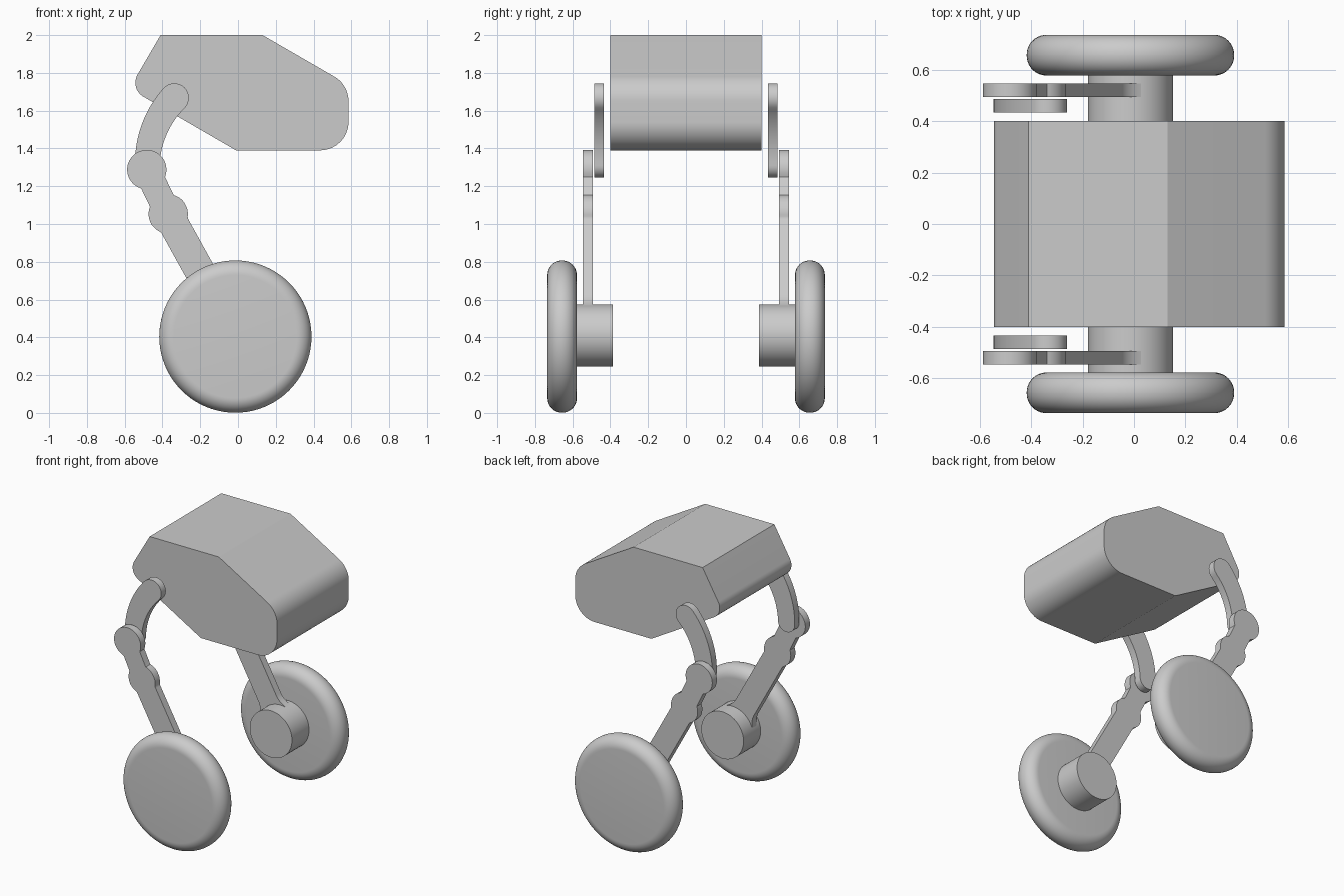
import bpy, bmesh, math
from mathutils import Vector

cube = bpy.data.objects.get("Cube")
if cube:
    bpy.data.objects.remove(cube, do_unlink=True)

grey = bpy.data.materials.new("light grey")
grey.use_nodes = True
grey.diffuse_color = (0.6, 0.6, 0.6, 1)
grey.node_tree.nodes["Principled BSDF"].inputs["Base Color"].default_value = (0.6, 0.6, 0.6, 1)


def slab(name, outline, y0, y1, rim=0):
    """Extrude an x-z outline between two y values, optionally rounding its rims."""
    bm = bmesh.new()
    face = bm.faces.new([bm.verts.new((p[0], y0, p[1])) for p in outline])
    out = bmesh.ops.extrude_face_region(bm, geom=[face])
    moved = [v for v in out["geom"] if isinstance(v, bmesh.types.BMVert)]
    bmesh.ops.translate(bm, verts=moved, vec=(0, y1 - y0, 0))
    if rim:
        edges = [e for e in bm.edges if abs(e.verts[0].co.y - e.verts[1].co.y) < 1e-5]
        bmesh.ops.bevel(bm, geom=edges, offset=rim, segments=10, profile=0.5, affect='EDGES')
    bmesh.ops.recalc_face_normals(bm, faces=bm.faces)
    mesh = bpy.data.meshes.new(name)
    bm.to_mesh(mesh)
    bm.free()
    mesh.materials.append(grey)
    obj = bpy.data.objects.new(name, mesh)
    bpy.context.collection.objects.link(obj)
    bpy.ops.object.select_all(action='DESELECT')
    obj.select_set(True)
    bpy.context.view_layer.objects.active = obj
    bpy.ops.object.shade_smooth_by_angle(angle=math.radians(28))
    return obj


def arc(centre, r, a0, a1, n):
    """Points on an arc, angles in degrees."""
    return [Vector((centre[0] + r * math.cos(a), centre[1] + r * math.sin(a)))
            for a in (math.radians(a0 + (a1 - a0) * i / n) for i in range(n + 1))]


def rounded(corners, steps=10):
    """Polygon whose corners (x, z, radius) are filleted."""
    pts = []
    for i, (x, z, r) in enumerate(corners):
        p = Vector((x, z))
        if r == 0:
            pts.append(p)
            continue
        u = (Vector(corners[i - 1][:2]) - p).normalized()
        v = (Vector(corners[(i + 1) % len(corners)][:2]) - p).normalized()
        half = u.angle(v) / 2
        c = p + (u + v).normalized() * r / math.sin(half)
        a = p + u * r / math.tan(half) - c
        b = p + v * r / math.tan(half) - c
        for k in range(steps + 1):
            t = k / steps
            pts.append(c + (a * (1 - t) + b * t).normalized() * r if 0 < t < 1 else c + (a, b)[k // steps])
    return pts


# Body: faceted hull with rounded nose and tail
slab("body", rounded([(-0.41, 2, 0), (0.13, 2, 0), (0.585, 1.737, 0.15),
                      (0.585, 1.39, 0.15), (-0.01, 1.39, 0), (-0.575, 1.717, 0.085)]), -0.4, 0.4)

# Upper arm outline: tapering curved band with round ends
pivot, reach, top_angle = Vector((0.04, 1.31)), 0.52, 136.5
upper = arc(pivot, reach + 0.065, 180, top_angle, 20)
upper = [p + (p - pivot).normalized() * 0.012 * i / 20 for i, p in enumerate(upper)]
inner = arc(pivot, reach - 0.065, top_angle, 180, 20)
inner = [p - (p - pivot).normalized() * 0.012 * (1 - i / 20) for i, p in enumerate(inner)]
top_cap = arc(arc(pivot, reach, top_angle, top_angle, 1)[0], 0.077, top_angle, top_angle - 180, 16)
end_cap = arc(pivot - Vector((reach, 0)), 0.065, 0, -180, 16)
upper_outline = upper + top_cap[1:-1] + inner + end_cap[1:-1]

# Lower leg outline: two round joints on a bar that flares into the hub
elbow, knee, hub = Vector((-0.483, 1.288)), Vector((-0.37, 1.053)), Vector((-0.014, 0.41))
joint, first = 0.104, (knee - elbow).length
total = first + (hub - knee).length


def half_width(s):
    width = 0.0 if s < 0 else (0.07 if s < first else 0.08)
    for c in (0, first):
        width = max(width, math.sqrt(max(0, joint ** 2 - (s - c) ** 2)))
    near = max(0, (s - (total - 0.21)) / 0.09)
    return width + 0.033 * near ** 2


left, right = [], []
stop, count = total - 0.12, 110
for i in range(count + 1):
    s = -joint * math.cos(math.pi * i / 40) if i <= 20 else (i - 20) / (count - 20) * stop
    a, b, d = (elbow, knee, s) if s < first else (knee, hub, s - first)
    along = (b - a).normalized()
    blend = min(1, max(0, (s - first + 0.1) / 0.2))
    lean = ((knee - elbow).normalized() * (1 - blend) + (hub - knee).normalized() * blend).normalized()
    side = Vector((-lean.y, lean.x)) * half_width(s)
    left.append(a + along * d + side)
    right.append(a + along * d - side)
lower_outline = left + [hub + Vector((0, 0))] + right[:0:-1]

# Matching leg and wheel on each side of the body
wheel_centre = (-0.014, 0.404)
for label, sign in (("front", -1), ("back", 1)):
    slab(label + "_upper_arm", upper_outline, sign * 0.434, sign * 0.485)
    slab(label + "_lower_leg", lower_outline, sign * 0.493, sign * 0.545)
    slab(label + "_hub", arc(hub, 0.165, 0, 360, 64)[:-1], sign * 0.387, sign * 0.59)
    slab(label + "_wheel", arc(wheel_centre, 0.403, 0, 360, 80)[:-1], sign * 0.577, sign * 0.735, rim=0.077)
